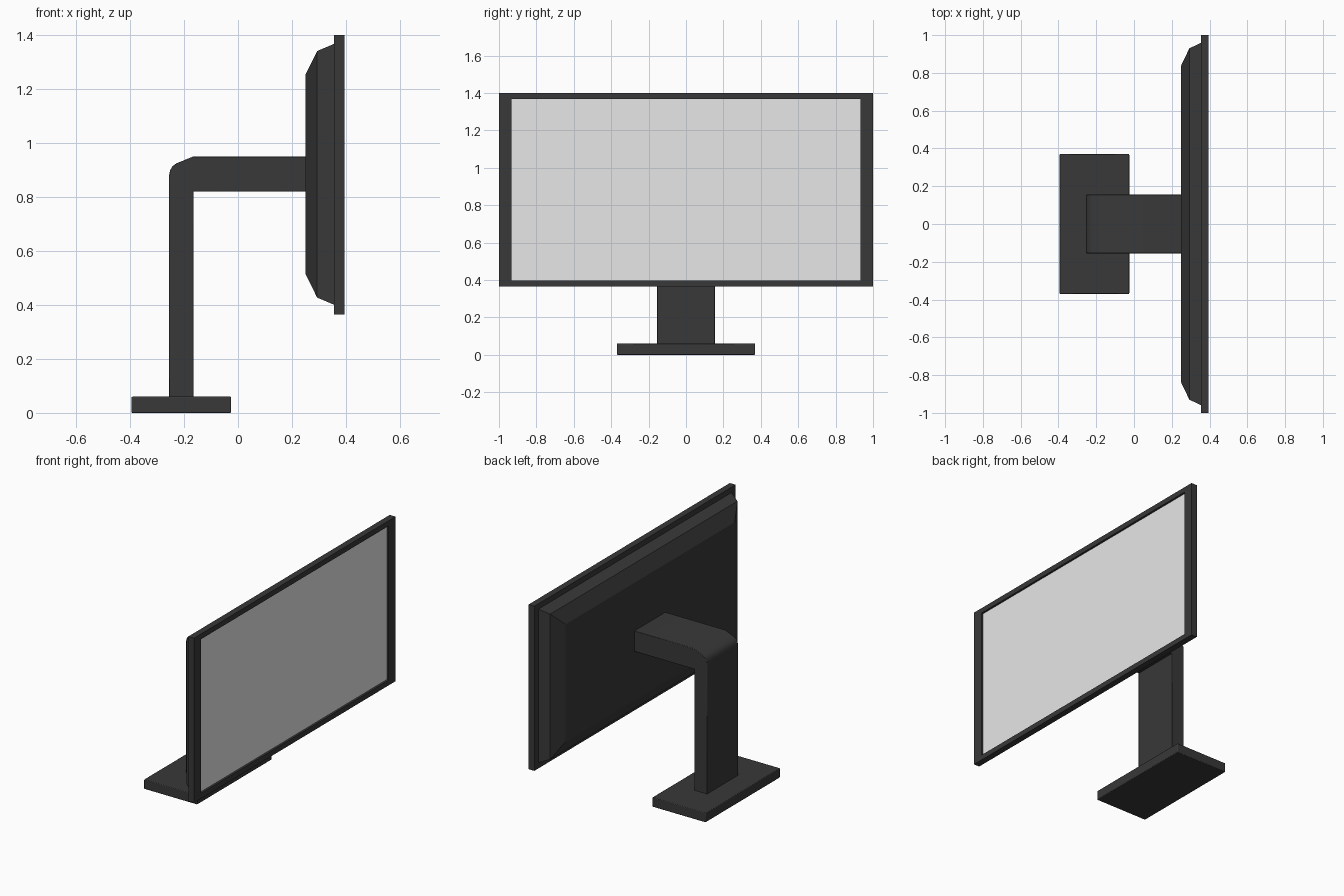
import bpy
import bmesh

cube = bpy.data.objects.get("Cube")
if cube:
    bpy.data.objects.remove(cube, do_unlink=True)


def make_material(name, color):
    mat = bpy.data.materials.new(name)
    mat.use_nodes = True
    mat.diffuse_color = color
    mat.node_tree.nodes["Principled BSDF"].inputs["Base Color"].default_value = color
    return mat


charcoal = make_material("charcoal plastic", (0.04, 0.04, 0.04, 1))
light_grey = make_material("light grey screen", (0.8, 0.8, 0.8, 1))


def finish(name, bm, materials, bevel=0.0):
    bmesh.ops.recalc_face_normals(bm, faces=bm.faces[:])
    mesh = bpy.data.meshes.new(name)
    bm.to_mesh(mesh)
    bm.free()
    for mat in materials:
        mesh.materials.append(mat)
    obj = bpy.data.objects.new(name, mesh)
    bpy.context.collection.objects.link(obj)
    if bevel:
        mod = obj.modifiers.new("soft edges", "BEVEL")
        mod.width = bevel
        mod.segments = 2
    bpy.ops.object.select_all(action="DESELECT")
    obj.select_set(True)
    bpy.context.view_layer.objects.active = obj
    bpy.ops.object.shade_smooth_by_angle(angle=0.4)
    return obj


def loft(name, sections, materials, bevel=0.0):
    """Join rectangles given as (x, half width, bottom, top); cap both ends.
    The front cap takes the last material."""
    bm = bmesh.new()
    rings = [[bm.verts.new((x, y, z)) for y, z in
              ((-w, lo), (w, lo), (w, hi), (-w, hi))]
             for x, w, lo, hi in sections]
    for a, b in zip(rings, rings[1:]):
        for i in range(4):
            j = (i + 1) % 4
            bm.faces.new((a[i], a[j], b[j], b[i]))
    bm.faces.new(rings[0])
    bm.faces.new(rings[-1]).material_index = len(materials) - 1
    return finish(name, bm, materials, bevel)


# Foot plate
loft("base", [(-0.395, 0.37, 0, 0.06), (-0.025, 0.37, 0, 0.06)], [charcoal], 0.004)

# Bent neck: side profile extruded across the width
profile = [(-0.255, 0.05), (-0.165, 0.05), (-0.165, 0.82), (0.26, 0.82),
           (0.26, 0.95), (-0.165, 0.95), (-0.228, 0.924), (-0.242, 0.914),
           (-0.251, 0.9), (-0.255, 0.88)]
bm = bmesh.new()
side = bm.faces.new([bm.verts.new((x, -0.155, z)) for x, z in profile])
moved = bmesh.ops.extrude_face_region(bm, geom=[side], use_keep_orig=True)["geom"]
bmesh.ops.translate(bm, vec=(0, 0.31, 0),
                    verts=[v for v in moved if isinstance(v, bmesh.types.BMVert)])
finish("neck", bm, [charcoal], 0.003)

# Tapered rear housing
loft("rear_housing", [(0.25, 0.84, 0.515, 1.253), (0.293, 0.93, 0.427, 1.34),
                      (0.357, 0.96, 0.4, 1.367)], [charcoal])

# Bezel with the screen as its recessed front cap
loft("display_panel", [(0.355, 1, 0.365, 1.4), (0.395, 1, 0.365, 1.4),
                       (0.395, 0.933, 0.398, 1.367), (0.382, 0.933, 0.398, 1.367)],
     [charcoal, light_grey])
